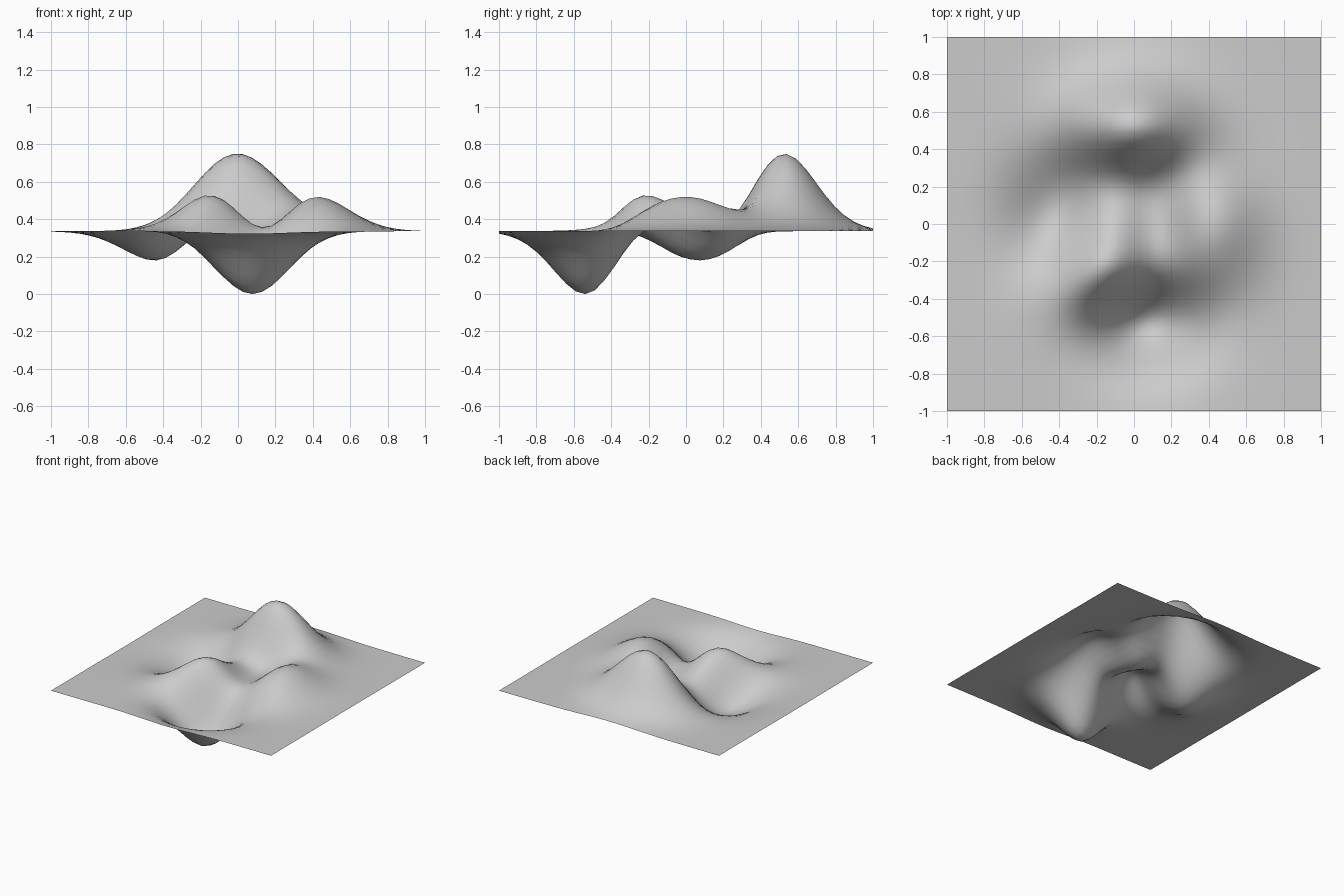
import bpy
import bmesh
from math import exp

cube = bpy.data.objects.get("Cube")
if cube:
    bpy.data.objects.remove(cube, do_unlink=True)

CELLS = 39            # grid squares along each side
Z_SCALE = 2 / CELLS   # one height unit equals one grid square


def height(x, y):
    """Sum of three bell-shaped terms making the hills and hollows."""
    ridge = 3 * (1 - x) ** 2 * exp(-x * x - (y + 1) ** 2)
    swirl = 10 * (x / 5 - x ** 3 - y ** 5) * exp(-x * x - y * y)
    dip = exp(-(x + 1) ** 2 - y * y) / 3
    return ridge - swirl - dip


# Surface colour
grey = bpy.data.materials.new("light_grey")
grey.use_nodes = True
colour = (0.6, 0.6, 0.6, 1)
grey.diffuse_color = colour
grey.node_tree.nodes["Principled BSDF"].inputs["Base Color"].default_value = colour

# Square sheet displaced into hills and hollows
bm = bmesh.new()
bmesh.ops.create_grid(bm, x_segments=CELLS, y_segments=CELLS, size=1)
for v in bm.verts:
    v.co.z = height(3 * v.co.x, 3 * v.co.y) * Z_SCALE

# Rest the deepest hollow on the ground
lowest = min(v.co.z for v in bm.verts)
bmesh.ops.translate(bm, verts=bm.verts, vec=(0, 0, -lowest))
for f in bm.faces:
    f.smooth = True

mesh = bpy.data.meshes.new("wavy_surface")
bm.to_mesh(mesh)
bm.free()
mesh.materials.append(grey)
surface = bpy.data.objects.new("wavy_surface", mesh)
bpy.context.collection.objects.link(surface)
